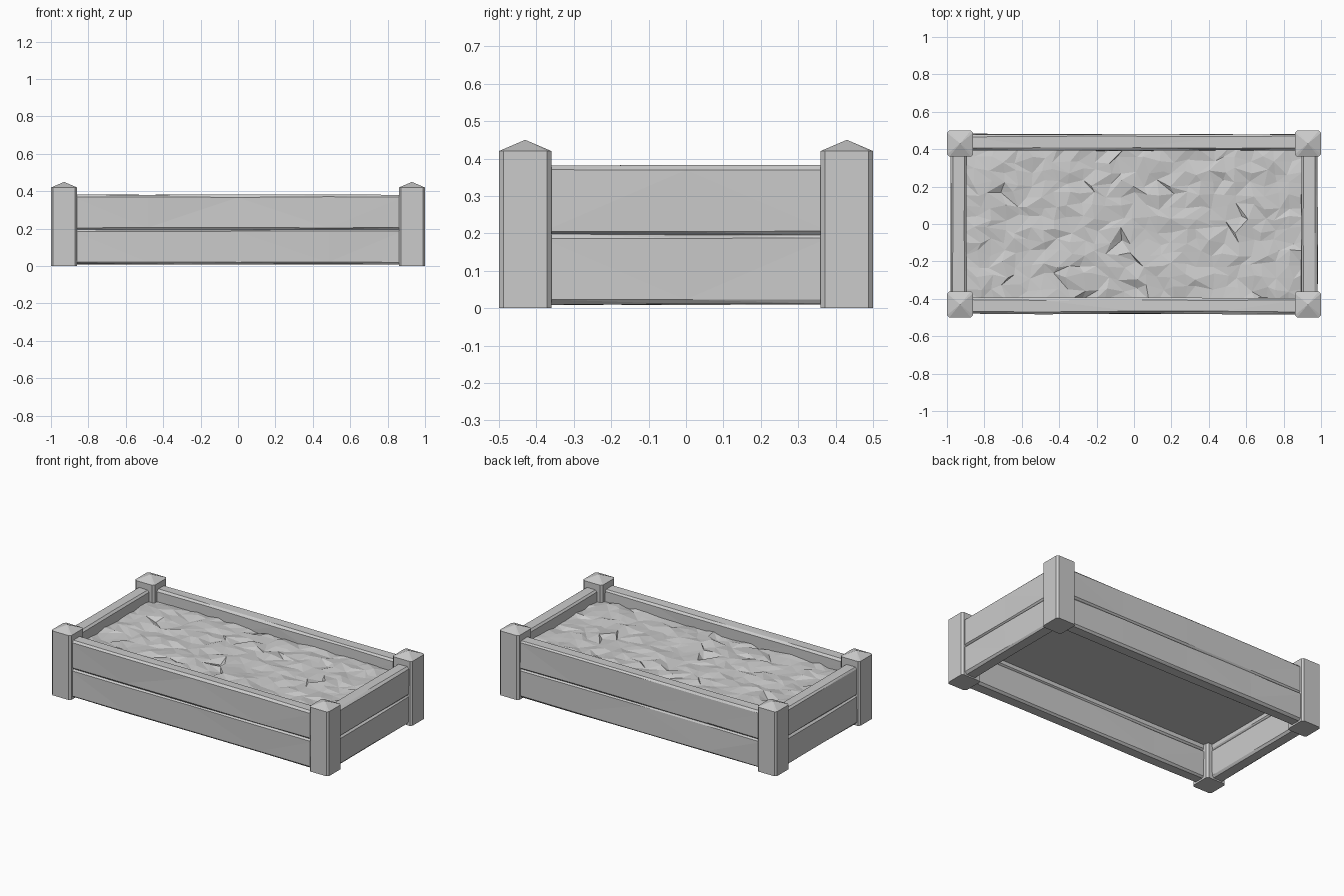
import bpy, bmesh, random
from mathutils import Vector

random.seed(7)
cube = bpy.data.objects.get("Cube")
if cube:
    bpy.data.objects.remove(cube, do_unlink=True)

grey = bpy.data.materials.new("plain grey")
grey.use_nodes = True
grey.diffuse_color = (0.6, 0.6, 0.6, 1)
grey.node_tree.nodes["Principled BSDF"].inputs["Base Color"].default_value = (0.6, 0.6, 0.6, 1)


def finish(bm, name):
    bmesh.ops.recalc_face_normals(bm, faces=bm.faces)
    mesh = bpy.data.meshes.new(name)
    bm.to_mesh(mesh)
    bm.free()
    mesh.materials.append(grey)
    obj = bpy.data.objects.new(name, mesh)
    bpy.context.collection.objects.link(obj)
    return obj


def box(bm, lo, hi):
    lo, hi = Vector(lo), Vector(hi)
    verts = bmesh.ops.create_cube(bm, size=1)["verts"]
    for v in verts:
        v.co = Vector((v.co[i] * (hi[i] - lo[i]) + (hi[i] + lo[i]) / 2 for i in range(3)))


def post(name, sx, sy):
    """Square post with chamfered corners and a low pyramid cap."""
    bm = bmesh.new()
    box(bm, (-0.07, -0.07, 0), (0.07, 0.07, 0.42))
    upright = [e for e in bm.edges if abs(e.verts[0].co.z - e.verts[1].co.z) > 0.1]
    bmesh.ops.bevel(bm, geom=upright, offset=0.012, segments=1, affect='EDGES')
    top = max(bm.faces, key=lambda f: f.calc_center_median().z)
    bmesh.ops.poke(bm, faces=[top])
    tip = max(bm.verts, key=lambda v: (v.co.z, -v.co.xy.length))
    tip.co.z = 0.45
    finish(bm, name).location = (sx * 0.93, sy * 0.43, 0)


def plank(name, axis, side, z0, z1):
    """Slightly warped, chamfered board along x (axis 0) or y (axis 1)."""
    bm = bmesh.new()
    half, inner, outer = (0.88, 0.394, 0.48) if axis == 0 else (0.38, 0.894, 0.98)
    a, b = sorted((side * inner, side * outer))
    lo, hi = [0, 0, z0], [0, 0, z1]
    lo[axis], hi[axis] = -half, half
    lo[1 - axis], hi[1 - axis] = a, b
    box(bm, lo, hi)
    length = [e for e in bm.edges
              if abs(e.verts[0].co[axis] - e.verts[1].co[axis]) > half]
    bmesh.ops.bevel(bm, geom=length, offset=0.012, segments=1, affect='EDGES')
    # Cross cuts let the board waver along its length
    for k in ((-0.5, 0, 0.5) if axis == 0 else (0,)):
        point, normal = Vector(), Vector()
        point[axis], normal[axis] = k * half * 1.1, 1
        bmesh.ops.bisect_plane(bm, geom=bm.verts[:] + bm.edges[:] + bm.faces[:],
                               plane_co=point, plane_no=normal)
    for v in bm.verts:
        v.co[1 - axis] += random.uniform(-0.003, 0.003)
        v.co.z += random.uniform(-0.002, 0.002)
    bmesh.ops.triangulate(bm, faces=bm.faces)
    finish(bm, name)


def soil():
    """Block of earth with a lumpy, faceted top and a flat underside."""
    bm = bmesh.new()
    nx, ny, w, d = 26, 13, 0.905, 0.405
    grid = []
    for j in range(ny + 1):
        row = []
        for i in range(nx + 1):
            x, y = (2 * i / nx - 1) * w, (2 * j / ny - 1) * d
            if 0 < i < nx:
                x += random.uniform(-0.022, 0.022)
            if 0 < j < ny:
                y += random.uniform(-0.02, 0.02)
            z = 0.31 + random.uniform(-0.01, 0.01)
            if random.random() < 0.02:
                z -= 0.02
            row.append(bm.verts.new((x, y, z)))
        grid.append(row)
    for j in range(ny):
        for i in range(nx):
            p, q = grid[j][i], grid[j][i + 1]
            r, s = grid[j + 1][i + 1], grid[j + 1][i]
            if random.random() < 0.5:
                tris = (p, q, r), (p, r, s)
            else:
                tris = (p, q, s), (q, r, s)
            for t in tris:
                bm.faces.new(t)
    # Drop the rim to form the sides, then close the underside
    rim = [e for e in bm.edges if e.is_boundary]
    new = bmesh.ops.extrude_edge_only(bm, edges=rim)["geom"]
    for v in new:
        if isinstance(v, bmesh.types.BMVert):
            v.co.z = 0.23
    bmesh.ops.holes_fill(bm, edges=[e for e in bm.edges if e.is_boundary], sides=0)
    finish(bm, "soil")


for sx, xname in ((1, "left"), (-1, "right")):
    for sy, yname in ((-1, "front"), (1, "back")):
        post(f"{yname}_{xname}_post", sx, sy)

for level, z0, z1 in (("lower", 0.01, 0.198), ("upper", 0.193, 0.381)):
    for name, axis, side in (("front", 0, -1), ("back", 0, 1), ("left", 1, 1), ("right", 1, -1)):
        plank(f"{level}_{name}_plank", axis, side, z0, z1)

soil()
